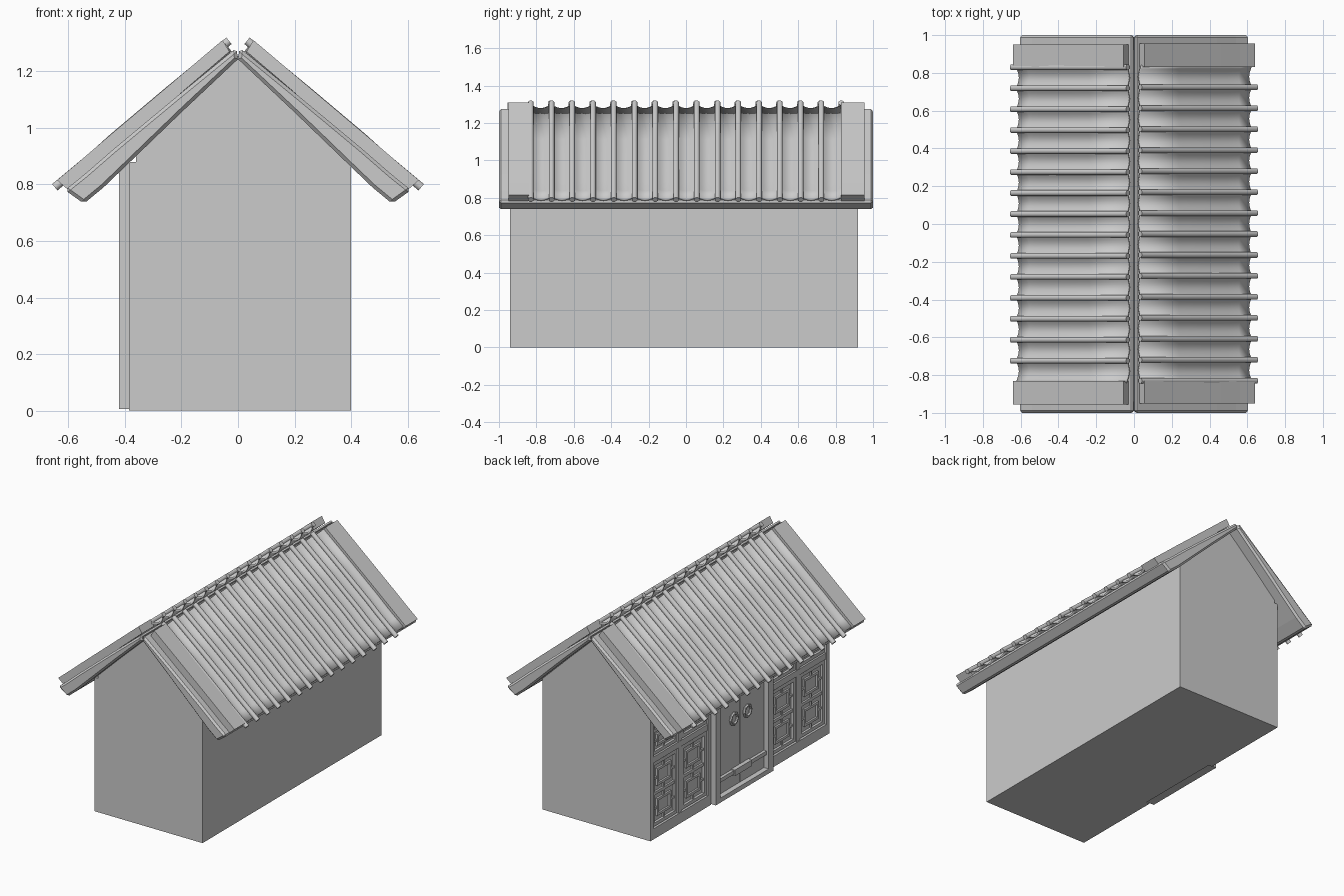
import bpy, bmesh, math
from mathutils import Vector, Matrix

if "Cube" in bpy.data.objects:
    bpy.data.objects.remove(bpy.data.objects["Cube"])


def finish(name, bm, smooth=False):
    bmesh.ops.recalc_face_normals(bm, faces=bm.faces[:])
    me = bpy.data.meshes.new(name)
    bm.to_mesh(me)
    bm.free()
    ob = bpy.data.objects.new(name, me)
    bpy.context.collection.objects.link(ob)
    if smooth:
        bpy.ops.object.select_all(action='DESELECT')
        bpy.context.view_layer.objects.active = ob
        ob.select_set(True)
        bpy.ops.object.shade_smooth_by_angle(angle=math.radians(50))
    return ob


def add_box(bm, x0, x1, y0, y1, z0, z1):
    m = Matrix.Translation(((x0 + x1) / 2, (y0 + y1) / 2, (z0 + z1) / 2))
    bmesh.ops.create_cube(bm, size=1, matrix=m @ Matrix.Diagonal((x1 - x0, y1 - y0, z1 - z0, 1)))


def add_frame(bm, x0, x1, y0, y1, z0, z1, w):
    for b in ((y0, y0 + w, z0, z1), (y1 - w, y1, z0, z1),
              (y0 + w, y1 - w, z0, z0 + w), (y0 + w, y1 - w, z1 - w, z1)):
        add_box(bm, x0, x1, *b)


def add_prism(bm, pts, y0, y1, s=1):
    a = [bm.verts.new((s * x, s * y0, z)) for x, z in pts]
    b = [bm.verts.new((s * x, s * y1, z)) for x, z in pts]
    n = len(pts)
    for i in range(n):
        bm.faces.new((a[i], a[(i + 1) % n], b[(i + 1) % n], b[i]))
    bm.faces.new(a)
    bm.faces.new(b[::-1])


# house body with gables
bm = bmesh.new()
add_prism(bm, [(-0.36, 0), (0.4, 0), (0.4, 0.87), (0, 1.255), (-0.36, 0.9)], -0.94, 0.92)
finish("house_body", bm)

# roof slope path: (x, z) from ridge to eave
PATH = [(0.045, 1.298), (0.25, 1.128), (0.44, 0.968), (0.51, 0.905), (0.57, 0.855), (0.625, 0.812)]
NORMAL = Vector((0.63, 0.77))
PITCH, FIRST, COUNT = 0.111, -0.83, 15

for s, side in ((1, "right"), (-1, "left")):
    # roof deck
    bm = bmesh.new()
    add_prism(bm, [(0, 1.243), (0.2, 1.055), (0.4, 0.862), (0.475, 0.79), (0.545, 0.732),
                   (0.612, 0.78), (0.54, 0.838), (0.44, 0.925), (0.22, 1.108), (0.006, 1.283)], -1, 1, s)
    ob = finish("roof_deck_" + side, bm)
    bev = ob.modifiers.new("edge_bevel", 'BEVEL')
    bev.width, bev.segments, bev.limit_method = 0.012, 1, 'ANGLE'
    bev.angle_limit = math.radians(60)

    # flat verge tiles at both gable ends
    bm = bmesh.new()
    for y0, y1 in ((-0.95, -0.83), (0.83, 0.955)):
        add_prism(bm, [(0.03, 1.27), (0.44, 0.92), (0.6, 0.78), (0.64, 0.815), (0.56, 0.882),
                       (0.46, 0.968), (0.055, 1.31)], y0, y1, s)
    finish("verge_tiles_" + side, bm)

    # concave pan tiles
    bm = bmesh.new()
    rows = []
    seg = 8
    for x, z in PATH:
        row = []
        for k in range(COUNT * seg + 1):
            off = -0.024 * math.sin(math.pi * (k % seg) / seg)
            p = Vector((x, z)) + NORMAL * off
            row.append(bm.verts.new((s * p.x, s * (FIRST + k * PITCH / seg), p.y)))
        rows.append(row)
    for r0, r1 in zip(rows, rows[1:]):
        for k in range(len(r0) - 1):
            bm.faces.new((r0[k], r1[k], r1[k + 1], r0[k + 1]))
    ob = finish("pan_tiles_" + side, bm, True)
    ob.data.update()
    if ob.data.polygons[0].normal.z < 0:
        ob.data.flip_normals()
    sol = ob.modifiers.new("thickness", 'SOLIDIFY')
    sol.thickness, sol.offset = 0.012, -1

    # round cover tiles
    bm = bmesh.new()
    line = [(0.032, 1.308)] + PATH[1:-1] + [(0.648, 0.79)]
    for i in range(COUNT):
        rings = []
        for x, z in line:
            ring = []
            for k in range(8):
                a = math.tau * (k + 0.5) / 8
                p = Vector((x, z)) + NORMAL * (0.016 * math.sin(a))
                y = FIRST + i * PITCH + 0.016 * math.cos(a)
                ring.append(bm.verts.new((s * p.x, s * y, p.y)))
            rings.append(ring)
        for a, b in zip(rings, rings[1:]):
            for k in range(8):
                bm.faces.new((a[k], a[(k + 1) % 8], b[(k + 1) % 8], b[k]))
        bm.faces.new(rings[0])
        bm.faces.new(rings[-1][::-1])
    finish("cover_tiles_" + side, bm, True)

# facade: window bays either side of the door
for y0, y1, side in ((-0.94, -0.31, "south"), (0.29, 0.92, "north")):
    bm = bmesh.new()
    mid = (y0 + y1) / 2
    add_frame(bm, -0.385, -0.355, y0, y1, 0, 0.88, 0.03)
    add_box(bm, -0.38, -0.355, mid - 0.018, mid + 0.018, 0.03, 0.85)
    add_box(bm, -0.385, -0.355, y0 + 0.03, y1 - 0.03, 0.03, 0.07)
    add_box(bm, -0.382, -0.355, y0 + 0.03, y1 - 0.03, 0.5, 0.54)
    finish("window_frame_" + side, bm)
    bm = bmesh.new()
    for a, b in ((y0 + 0.035, mid - 0.023), (mid + 0.023, y1 - 0.035)):
        for z0, z1 in ((0.075, 0.495), (0.545, 0.85)):
            add_frame(bm, -0.376, -0.355, a, b, z0, z1, 0.022)
            zm = (z0 + z1) / 2
            add_box(bm, -0.372, -0.355, a + 0.022, b - 0.022, zm - 0.01, zm + 0.01)
            # lattice squares with small ties to the sash
            for c, d in ((z0 + 0.022, zm - 0.01), (zm + 0.01, z1 - 0.022)):
                h = (d - c) * 0.18
                add_frame(bm, -0.372, -0.355, a + 0.055, b - 0.055, c + h, d - h, 0.016)
                cy, cz = (a + b) / 2, (c + d) / 2
                for e, f in ((a + 0.022, a + 0.055), (b - 0.055, b - 0.022)):
                    add_box(bm, -0.37, -0.355, e, f, cz - 0.007, cz + 0.007)
                for e, f in ((c, c + h), (d - h, d)):
                    add_box(bm, -0.37, -0.355, cy - 0.007, cy + 0.007, e, f)
    finish("window_lattice_" + side, bm)

# door surround, leaves and threshold
bm = bmesh.new()
add_box(bm, -0.42, -0.355, -0.31, -0.26, 0.005, 0.875)
add_box(bm, -0.42, -0.355, 0.24, 0.29, 0.005, 0.875)
add_box(bm, -0.42, -0.355, -0.26, 0.24, 0.005, 0.035)
add_box(bm, -0.42, -0.355, -0.26, 0.24, 0.81, 0.875)
finish("door_surround", bm)
bm = bmesh.new()
add_box(bm, -0.385, -0.355, -0.26, -0.012, 0.035, 0.81)
add_box(bm, -0.385, -0.355, -0.008, 0.24, 0.035, 0.81)
finish("door_leaves", bm)
bm = bmesh.new()
add_box(bm, -0.405, -0.355, -0.26, 0.24, 0.125, 0.15)
add_box(bm, -0.412, -0.355, -0.1, 0.08, 0.115, 0.155)
finish("door_threshold", bm)

# ring knockers
for y, side in ((-0.08, "south"), (0.06, "north")):
    bpy.ops.mesh.primitive_torus_add(major_segments=8, minor_segments=6, major_radius=0.036,
                                     minor_radius=0.009, location=(-0.392, y, 0.48),
                                     rotation=(0, math.pi / 2, 0))
    bpy.context.object.name = "door_ring_" + side
